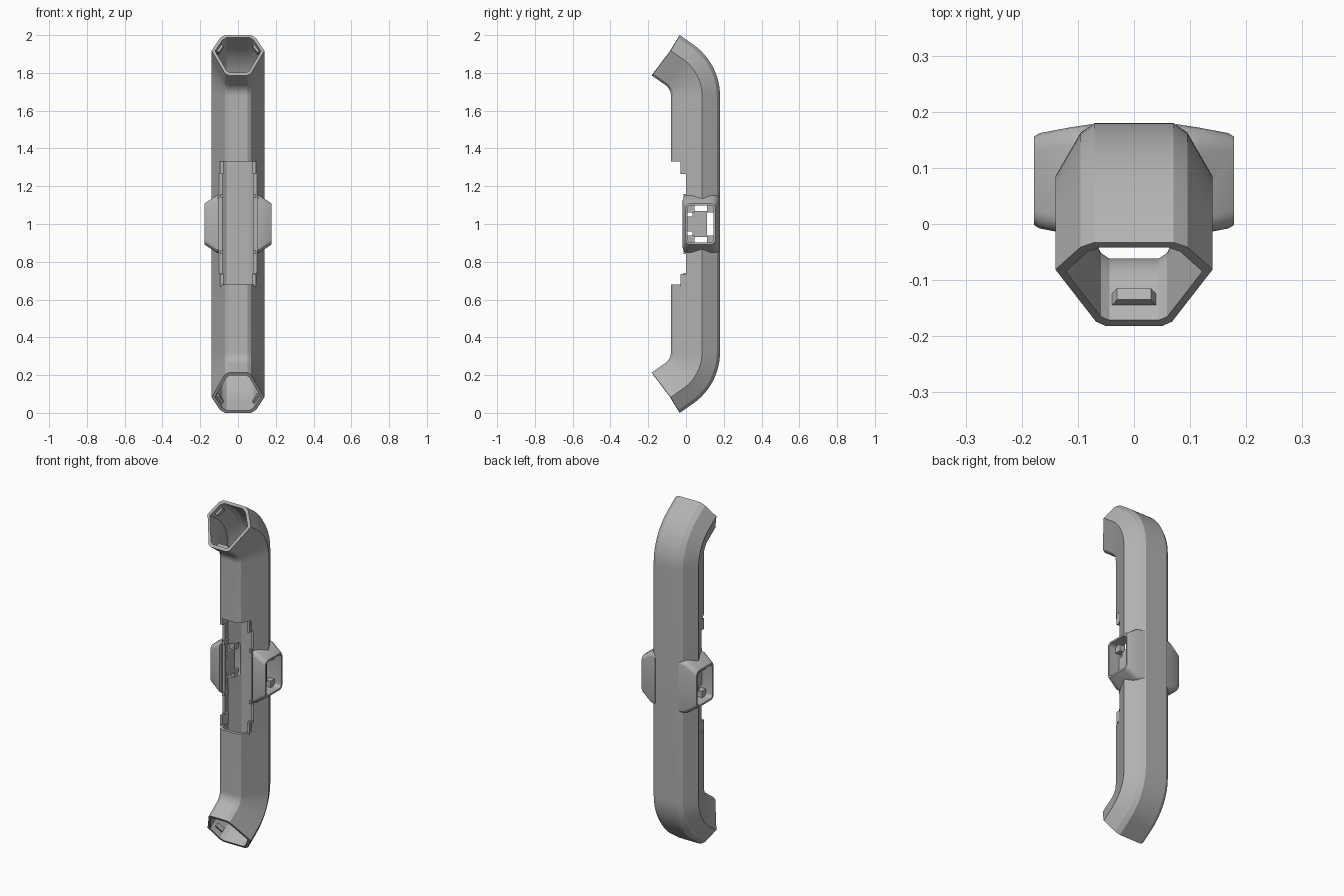
import bpy, bmesh, math
from mathutils import Vector

cube = bpy.data.objects.get("Cube")
if cube:
    bpy.data.objects.remove(cube)

grey = bpy.data.materials.new("plain grey")
grey.use_nodes = True
grey.diffuse_color = (0.45, 0.45, 0.45, 1)
grey.node_tree.nodes["Principled BSDF"].inputs["Base Color"].default_value = (0.45, 0.45, 0.45, 1)

BEND = math.radians(55)
PIVOT_Y, BEND_Z, LIP = -0.15, 1.679, 0.088


def link(name, bm):
    bmesh.ops.recalc_face_normals(bm, faces=bm.faces)
    mesh = bpy.data.meshes.new(name)
    bm.to_mesh(mesh)
    bm.free()
    mesh.materials.append(grey)
    obj = bpy.data.objects.new(name, mesh)
    bpy.context.scene.collection.objects.link(obj)
    return obj


def loft(name, rings):
    """Skin closed rings and cap both ends."""
    bm = bmesh.new()
    loops = [[bm.verts.new(p) for p in ring] for ring in rings]
    n = len(loops[0])
    for a, b in zip(loops, loops[1:]):
        for i in range(n):
            j = (i + 1) % n
            bm.faces.new((a[i], a[j], b[j], b[i]))
    caps = [bm.faces.new(loops[0]), bm.faces.new(loops[-1])]
    bmesh.ops.triangulate(bm, faces=caps)
    return link(name, bm)


def box(name, x, y, z):
    return loft(name, [[(a, y[0], z[0]), (a, y[1], z[0]), (a, y[1], z[1]), (a, y[0], z[1])] for a in x])


def boolean(target, tool, operation):
    """Apply a boolean and discard the tool."""
    tool.hide_render = True
    mod = target.modifiers.new("cut", "BOOLEAN")
    mod.object, mod.operation, mod.solver = tool, operation, "EXACT"
    bpy.context.view_layer.update()
    graph = bpy.context.evaluated_depsgraph_get()
    mesh = bpy.data.meshes.new_from_object(target.evaluated_get(graph))
    target.modifiers.clear()
    target.data = mesh
    bpy.data.objects.remove(tool)


# Hexagonal section with softened corners, as (x, y)
half = [(0.07, 0.18), (0.095, 0.163), (0.14, 0.085), (0.068, -0.068), (0.05, -0.08)]
section = half + [(-x, y) for x, y in reversed(half)]
bore = [(x * 0.87, 0.06 + (y - 0.06) * 0.87) for x, y in section]


def bent(x, y, angle, ext=0.0):
    r = y - PIVOT_Y
    return Vector((x, PIVOT_Y + r * math.cos(angle) - ext * math.sin(angle),
                   BEND_Z + r * math.sin(angle) + ext * math.cos(angle)))


def flip(p):
    return Vector((p[0], p[1], 2 - p[2]))


def handle(name, profile, extra):
    steps = 12
    top = [[bent(x, y, BEND * i / steps) for x, y in profile] for i in range(steps + 1)]
    # Ends are slightly saddle-shaped
    top.append([bent(x, y, BEND, LIP + extra - 0.008 * (1 - ((y - 0.05) / 0.13) ** 2))
                for x, y in profile])
    bottom = [[flip(p) for p in ring] for ring in reversed(top)]
    return loft(name, bottom + top)


def rounded(x, y0, y1, z0, z1, r):
    """Rounded rectangle facing x."""
    pts = []
    for k, (cy, cz) in enumerate([(y1 - r, z1 - r), (y0 + r, z1 - r), (y0 + r, z0 + r), (y1 - r, z0 + r)]):
        for s in range(5):
            a = math.pi / 2 * (k + s / 4)
            pts.append((x, cy + r * math.cos(a), cz + r * math.sin(a)))
    return pts


# Tube with a flared pod on each side
body = handle("handle_body", section, 0)
for s in (1, -1):
    pod = loft("pod", [rounded(s * 0.075, -0.02, 0.178, 0.84, 1.16, 0.03),
                       rounded(s * 0.115, -0.018, 0.172, 0.85, 1.15, 0.03),
                       rounded(s * 0.168, -0.008, 0.162, 0.885, 1.115, 0.03),
                       rounded(s * 0.178, -0.002, 0.156, 0.892, 1.108, 0.025)])
    boolean(body, pod, "UNION")

# Hollow bore, front window and side openings
boolean(body, handle("bore", bore, 0.06), "DIFFERENCE")
boolean(body, box("window", (-0.108, 0.108), (-0.2, -0.012), (0.68, 1.33)), "DIFFERENCE")
boolean(body, box("window_step", (-0.1, 0.1), (-0.2, 0.0), (0.74, 1.27)), "DIFFERENCE")
for s in (1, -1):
    opening = loft("opening", [rounded(s * x, 0.008, 0.146, 0.902, 1.098, 0.02) for x in (0.06, 0.2)])
    boolean(body, opening, "DIFFERENCE")

parts = [body]
for s, side in ((1, "left"), (-1, "right")):
    # Latch plate and corner clips inside each side opening
    xs = (s * 0.098, s * 0.11)
    parts.append(box(side + "_latch_plate", xs, (0.035, 0.112), (0.93, 1.07)))
    parts.append(box(side + "_latch_arm", xs, (0.0, 0.04), (0.96, 1.04)))
    for m, level in ((1, "upper"), (-1, "lower")):
        def span(a, b):
            return tuple(sorted((1 + m * a, 1 + m * b)))
        for y, where in (((0.005, 0.045), "front"), ((0.11, 0.15), "back")):
            parts.append(box(f"{side}_{level}_{where}_clip", (s * 0.1, s * 0.135), y, span(0.06, 0.1)))
        # Ribs along the window edge
        parts.append(box(f"{side}_{level}_window_clip", (s * 0.078, s * 0.094), (-0.03, 0.03), span(0.265, 0.33)))
        parts.append(box(f"{side}_{level}_window_rib", (s * 0.08, s * 0.094), (-0.012, 0.03), span(0.14, 0.16)))

# Snap tabs inside both open ends
for m, level in ((1, "upper"), (-1, "lower")):
    for name, corners in (("front", [(0.04, -0.064), (-0.04, -0.064), (-0.03, -0.045), (0.03, -0.045)]),
                          ("left", [(0.09, 0.145), (0.115, 0.1), (0.1, 0.095), (0.077, 0.135)]),
                          ("right", [(-0.09, 0.145), (-0.115, 0.1), (-0.1, 0.095), (-0.077, 0.135)])):
        rings = [[bent(x, y, BEND, e) for x, y in corners] for e in (0.03, 0.055)]
        if m < 0:
            rings = [[flip(p) for p in ring] for ring in rings]
        parts.append(loft(f"{level}_{name}_tab", rings))

for obj in bpy.context.selected_objects:
    obj.select_set(False)
for obj in parts:
    obj.select_set(True)
bpy.context.view_layer.objects.active = body
bpy.ops.object.shade_smooth_by_angle(angle=math.radians(22))
